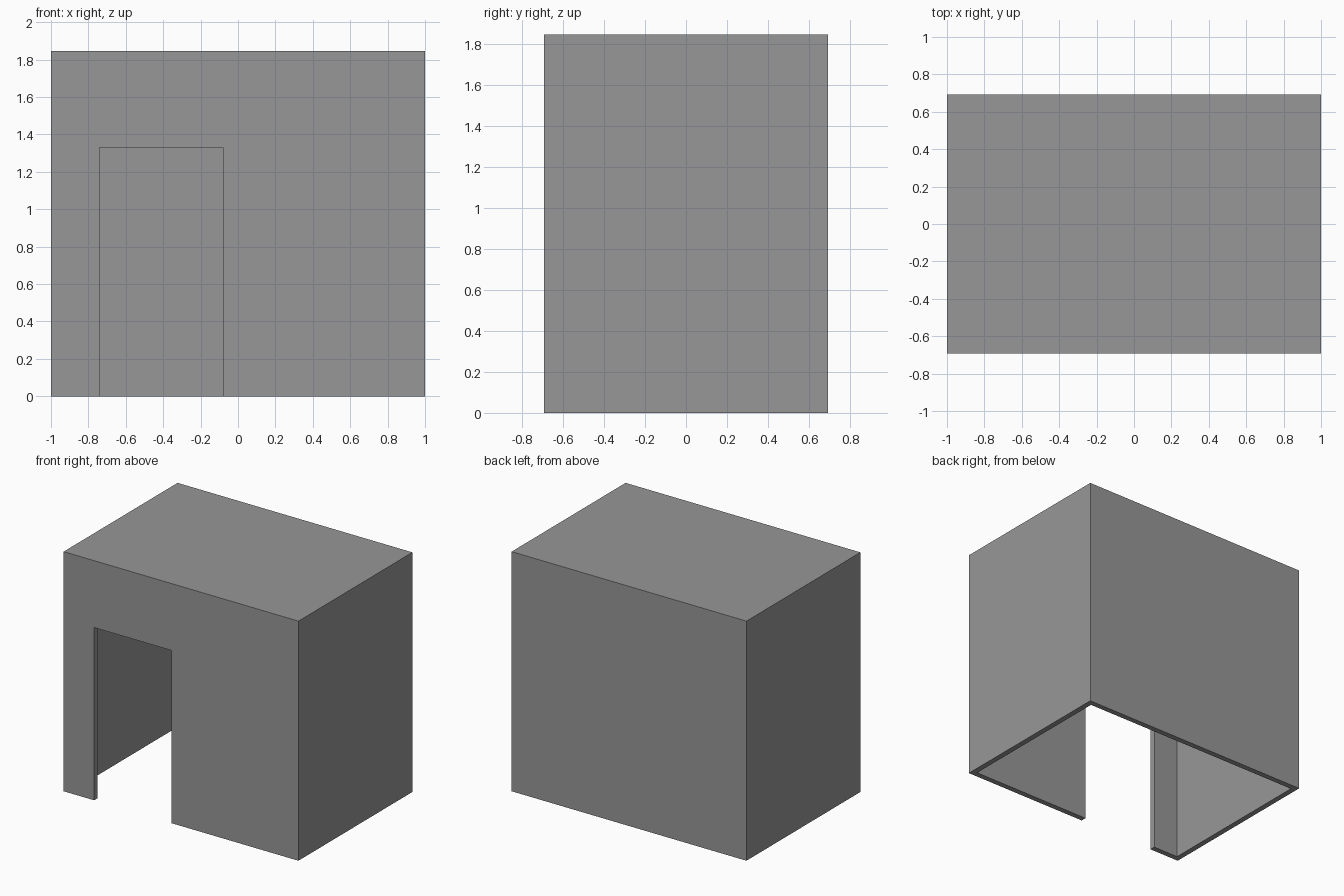
import bpy

cube = bpy.data.objects.get("Cube")
if cube:
    bpy.data.objects.remove(cube, do_unlink=True)

HALF_X, HALF_Y, HEIGHT = 1.0, 0.693, 1.845
WALL = 0.043
DOOR_LEFT, DOOR_RIGHT, DOOR_TOP = -0.74, -0.08, 1.33
BELOW = -0.2  # cutters reach under the open bottom

grey = bpy.data.materials.new("plain grey")
grey.use_nodes = True
colour = (0.31, 0.31, 0.31, 1)
grey.diffuse_color = colour
grey.node_tree.nodes["Principled BSDF"].inputs["Base Color"].default_value = colour


def box(name, low, high):
    """Box spanning two opposite corners."""
    bpy.ops.mesh.primitive_cube_add(size=1)
    obj = bpy.context.object
    obj.name = name
    for v in obj.data.vertices:
        v.co = [lo if c < 0 else hi for c, lo, hi in zip(v.co, low, high)]
    obj.data.materials.append(grey)
    return obj


def cut(target, cutter):
    """Subtract a box from the target and discard it."""
    cutter.hide_render = True
    mod = target.modifiers.new(cutter.name, "BOOLEAN")
    mod.operation = "DIFFERENCE"
    mod.solver = "EXACT"
    mod.object = cutter
    bpy.context.view_layer.objects.active = target
    bpy.ops.object.modifier_apply(modifier=mod.name)
    bpy.data.objects.remove(cutter, do_unlink=True)


# Walls and flat roof as one shell
shell = box("building_shell", (-HALF_X, -HALF_Y, 0), (HALF_X, HALF_Y, HEIGHT))

# Hollow room, open underneath
cut(shell, box("room_cutter", (WALL - HALF_X, WALL - HALF_Y, BELOW),
               (HALF_X - WALL, HALF_Y - WALL, HEIGHT - WALL)))

# Doorway through the front wall
cut(shell, box("doorway_cutter", (DOOR_LEFT, -HALF_Y - WALL, BELOW),
               (DOOR_RIGHT, WALL * 2 - HALF_Y, DOOR_TOP)))
